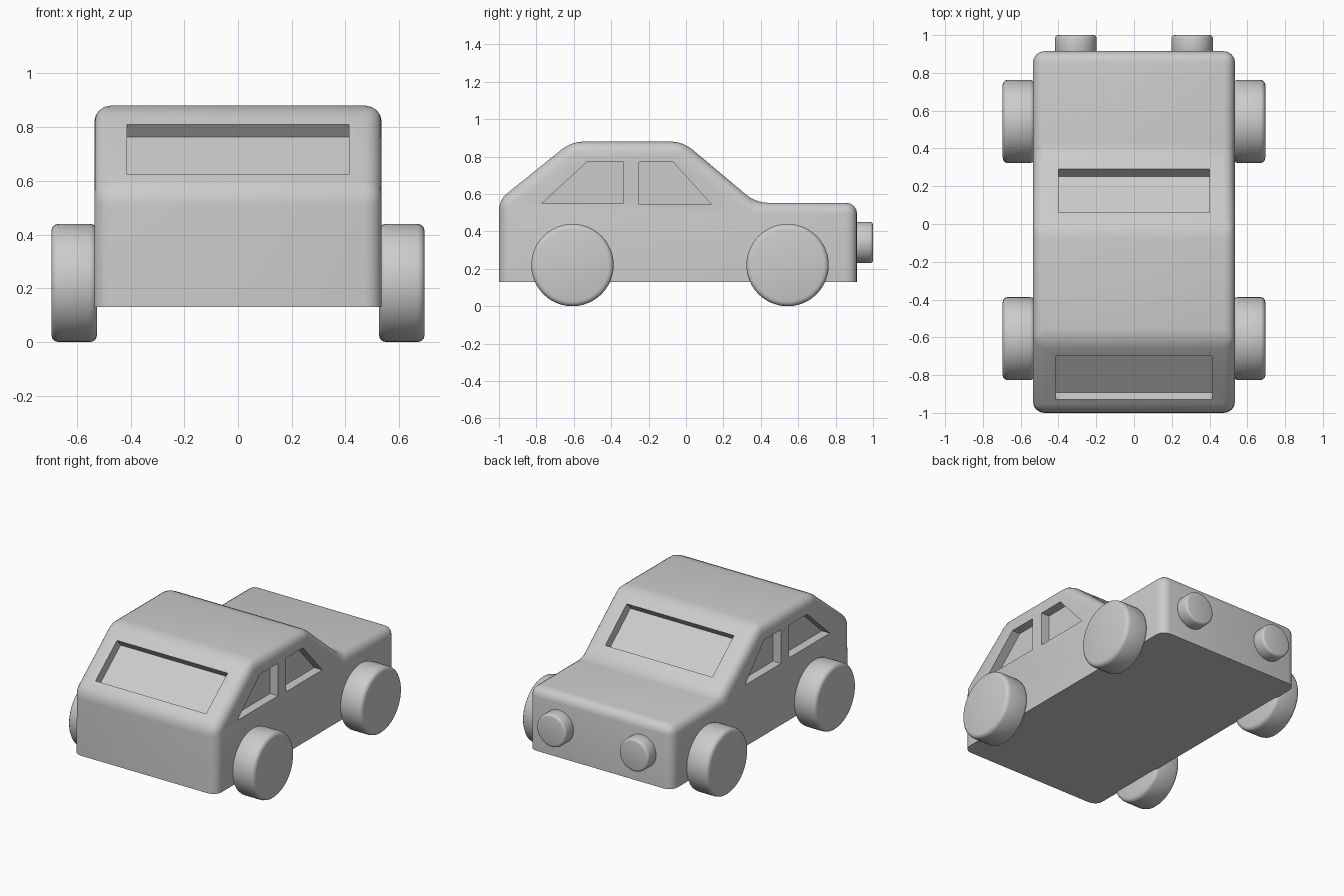
import bpy, bmesh, math
from mathutils import Vector, Matrix

if "Cube" in bpy.data.objects:
    bpy.data.objects.remove(bpy.data.objects["Cube"])

def to_object(name, bm):
    bmesh.ops.recalc_face_normals(bm, faces=bm.faces)
    mesh = bpy.data.meshes.new(name)
    bm.to_mesh(mesh)
    bm.free()
    ob = bpy.data.objects.new(name, mesh)
    bpy.context.collection.objects.link(ob)
    return ob

def smooth(ob, angle=35):
    bpy.ops.object.select_all(action='DESELECT')
    ob.select_set(True)
    bpy.context.view_layer.objects.active = ob
    bpy.ops.object.shade_smooth_by_angle(angle=math.radians(angle))

def prism(profile, x0, x1):
    """Extrude a (y, z) profile along x."""
    bm = bmesh.new()
    face = bm.faces.new([bm.verts.new((x0, y, z)) for y, z in profile])
    ext = bmesh.ops.extrude_face_region(bm, geom=[face])
    bmesh.ops.translate(bm, vec=(x1 - x0, 0, 0),
                        verts=[v for v in ext['geom'] if isinstance(v, bmesh.types.BMVert)])
    bmesh.ops.recalc_face_normals(bm, faces=bm.faces)
    return bm

def slope_window(top, bottom, half_width, depth=0.06):
    """Cutter whose floor lies parallel to a sloping pane."""
    a, b = Vector(top), Vector(bottom)
    d = (b - a).normalized()
    n = Vector((-d.y, d.x))
    if n.y < 0:
        n = -n
    pts = [a + n * 0.1, b + n * 0.1, b - n * depth, a - n * depth]
    return to_object("window_cutter", prism([tuple(p) for p in pts], -half_width, half_width))

# Body: side profile with every edge rounded except along the floor
W, FLOOR = 0.535, 0.13
profile = [(-1, FLOOR), (-1, 0.568), (-0.613, 0.88), (-0.016, 0.88),
           (0.373, 0.553), (0.915, 0.553), (0.915, FLOOR)]
bm = prism(profile, -W, W)
edges = [e for e in bm.edges if max(v.co.z for v in e.verts) > FLOOR + 0.01]
bmesh.ops.bevel(bm, geom=edges, offset=0.06, offset_type='OFFSET',
                segments=4, profile=0.5, affect='EDGES', clamp_overlap=True)
body = to_object("car_body", bm)

# Recessed windows
cutters = [slope_window((-0.70, 0.81), (-0.93, 0.624), 0.413),
           slope_window((0.06, 0.816), (0.29, 0.623), 0.40)]
side_panes = [[(-0.77, 0.55), (-0.335, 0.55), (-0.335, 0.77), (-0.53, 0.77)],
              [(-0.25, 0.545), (0.135, 0.545), (-0.07, 0.772), (-0.25, 0.772)]]
for pane in side_panes:
    for s in (-1, 1):
        cutters.append(to_object("window_cutter", prism(pane, s * (W - 0.06), s * (W + 0.1))))
for c in cutters:
    c.hide_render = True
    mod = body.modifiers.new("window", 'BOOLEAN')
    mod.operation = 'DIFFERENCE'
    mod.solver = 'EXACT'
    mod.object = c
bpy.context.view_layer.objects.active = body
for mod in list(body.modifiers):
    bpy.ops.object.modifier_apply(modifier=mod.name)
for c in cutters:
    bpy.data.objects.remove(c)
smooth(body)

def disc(name, center, radius, width, axis, bevel):
    """Round-edged cylinder lying along x or y."""
    bm = bmesh.new()
    rot = Matrix.Rotation(math.pi / 2, 4, 'Y' if axis == 'x' else 'X')
    bmesh.ops.create_cone(bm, cap_ends=True, segments=48, radius1=radius,
                          radius2=radius, depth=width)
    rims = [e for e in bm.edges if any(len(f.verts) > 4 for f in e.link_faces)]
    bmesh.ops.bevel(bm, geom=rims, offset=bevel, offset_type='OFFSET',
                    segments=3, profile=0.5, affect='EDGES')
    bmesh.ops.transform(bm, matrix=Matrix.Translation(center) @ rot, verts=bm.verts)
    smooth(to_object(name, bm))

# Wheels and headlights
for s, side in ((-1, "left"), (1, "right")):
    for y, end in ((-0.607, "front"), (0.543, "back")):
        disc(f"{end}_{side}_wheel", (s * 0.61, y, 0.22), 0.22, 0.17, 'x', 0.026)
    disc(f"{side}_headlight", (s * 0.308, 0.95, 0.34), 0.11, 0.10, 'y', 0.016)
